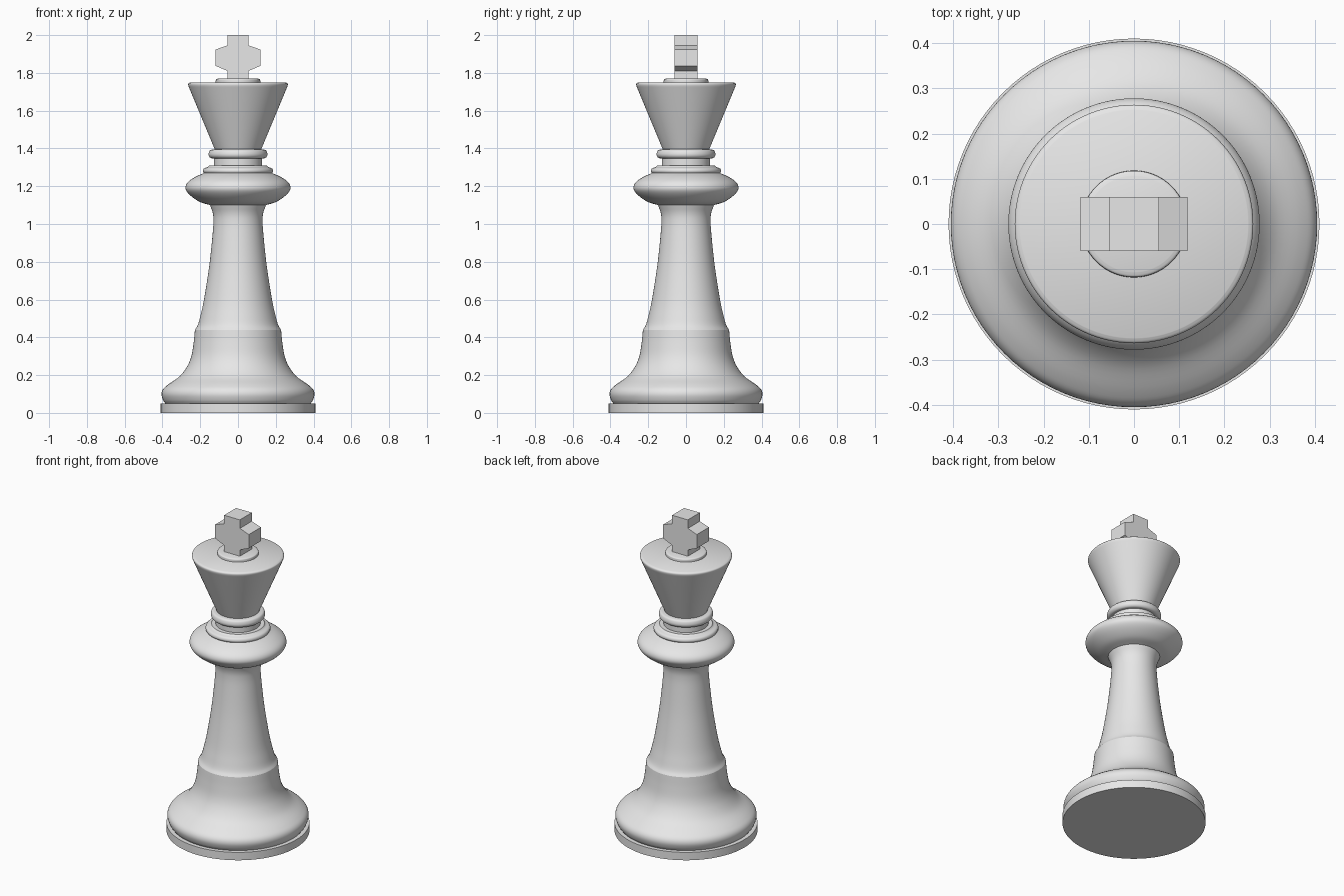
import bpy, bmesh, math
from mathutils import Vector

cube = bpy.data.objects.get("Cube")
if cube:
    bpy.data.objects.remove(cube)

GREY = (0.8, 0.8, 0.8, 1)
grey = bpy.data.materials.new("plain_grey")
grey.use_nodes = True
grey.diffuse_color = GREY
grey.node_tree.nodes["Principled BSDF"].inputs["Base Color"].default_value = GREY

SEGMENTS = 96


def finish(name, bm):
    mesh = bpy.data.meshes.new(name)
    bm.to_mesh(mesh)
    bm.free()
    mesh.materials.append(grey)
    obj = bpy.data.objects.new(name, mesh)
    bpy.context.collection.objects.link(obj)
    return obj


def curve_through(points, steps=5):
    """Smooth curve passing through all profile points."""
    pts = [Vector(p) for p in points]
    pts = [2 * pts[0] - pts[1]] + pts + [2 * pts[-1] - pts[-2]]
    out = []
    for a, b, c, d in zip(pts, pts[1:], pts[2:], pts[3:]):
        for i in range(steps):
            t = i / steps
            out.append(0.5 * (2 * b + (c - a) * t + (2 * a - 5 * b + 4 * c - d) * t**2
                              + (3 * b - a - 3 * c + d) * t**3))
    return out + [pts[-2]]


def lathe(name, profile):
    """Turn a (radius, height) profile, listed bottom to top, around z."""
    bm = bmesh.new()
    rings = []
    for r, z in profile:
        rings.append([bm.verts.new((r * math.cos(a), r * math.sin(a), z))
                      for a in (math.tau * i / SEGMENTS for i in range(SEGMENTS))])
    for low, high in zip(rings, rings[1:]):
        for i in range(SEGMENTS):
            j = (i + 1) % SEGMENTS
            bm.faces.new((low[i], low[j], high[j], high[i]))
    bmesh.ops.remove_doubles(bm, verts=bm.verts, dist=0.0001)
    obj = finish(name, bm)
    bpy.ops.object.select_all(action="DESELECT")
    obj.select_set(True)
    bpy.context.view_layer.objects.active = obj
    bpy.ops.object.shade_smooth_by_angle(angle=math.radians(35))


# Foot and flared base
lathe("foot_disc", [(0, 0), (0.41, 0), (0.41, 0.05), (0.385, 0.05)])
lathe("flared_base", curve_through([
    (0.385, 0.05), (0.397, 0.068), (0.405, 0.098), (0.397, 0.125), (0.37, 0.15),
    (0.31, 0.193), (0.27, 0.245), (0.247, 0.3), (0.235, 0.37), (0.228, 0.44)]))

# Tapered stem
lathe("stem", curve_through([
    (0.228, 0.44), (0.213, 0.465), (0.2, 0.51), (0.18, 0.6), (0.152, 0.78),
    (0.134, 0.95), (0.13, 1.02), (0.134, 1.06), (0.148, 1.1)]))

# Wide collar and the rings above it
lathe("collar", curve_through([
    (0.148, 1.1), (0.2, 1.116), (0.245, 1.145), (0.273, 1.175), (0.277, 1.2),
    (0.262, 1.225), (0.225, 1.25), (0.18, 1.27)]))
lathe("collar_ring", curve_through([
    (0.18, 1.268), (0.186, 1.28), (0.18, 1.294), (0.16, 1.302), (0.152, 1.309)])
    + [(0.128, 1.309)])
lathe("neck", [(0.128, 1.305), (0.128, 1.35)])
lathe("neck_ring", curve_through([
    (0.126, 1.347), (0.144, 1.349), (0.154, 1.36), (0.155, 1.375), (0.147, 1.391),
    (0.123, 1.396)]))

# Conical head with a softened rim, and the button on top
lathe("head", [(0.123, 1.395)] + curve_through([
    (0.255, 1.712), (0.263, 1.733), (0.262, 1.744), (0.252, 1.75)]) + [(0, 1.75)])
lathe("button", [(0.118, 1.75)] + curve_through([
    (0.118, 1.757), (0.116, 1.766), (0.106, 1.77)]) + [(0, 1.77)])

# Cross with flared roots on its arms
half = [(0.055, 1.768), (0.055, 1.81), (0.118, 1.837), (0.118, 1.924),
        (0.055, 1.946), (0.055, 2)]
outline = half + [(-x, z) for x, z in reversed(half)]
bm = bmesh.new()
front = bm.faces.new([bm.verts.new((x, -0.06, z)) for x, z in outline])
back = bmesh.ops.extrude_face_region(bm, geom=[front])["geom"]
bmesh.ops.translate(bm, vec=(0, 0.12, 0),
                    verts=[g for g in back if isinstance(g, bmesh.types.BMVert)])
if not front.is_valid or len(bm.faces) < len(outline) + 2:
    bm.faces.new([v for v in bm.verts if v.co.y < 0])
bmesh.ops.recalc_face_normals(bm, faces=bm.faces)
finish("cross", bm)
